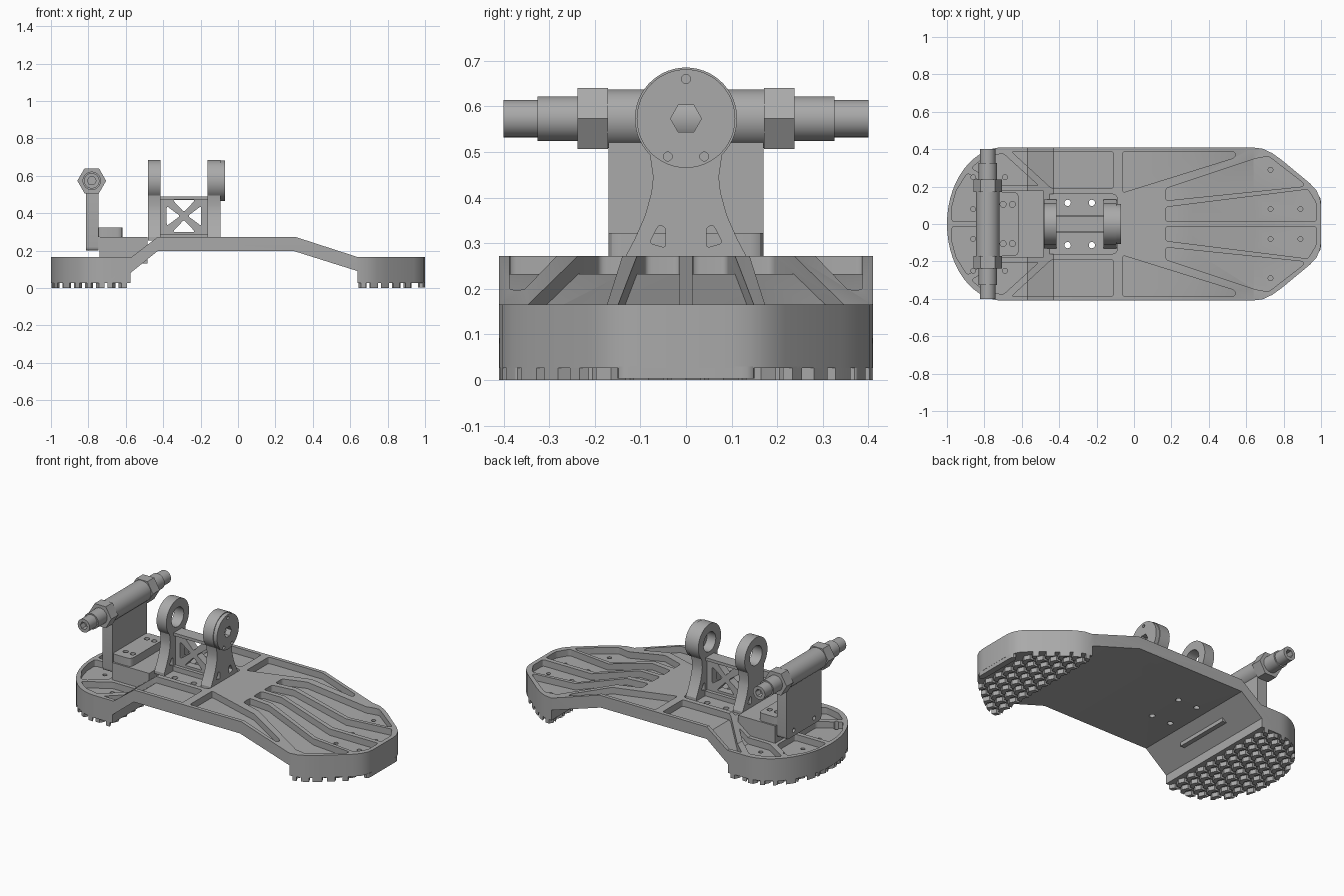
import bpy, bmesh, math
from mathutils import Vector

if "Cube" in bpy.data.objects:
    bpy.data.objects.remove(bpy.data.objects["Cube"])

metal = bpy.data.materials.new("grey metal")
metal.diffuse_color = (0.40, 0.40, 0.40, 1)
metal.use_nodes = True
metal.node_tree.nodes["Principled BSDF"].inputs["Base Color"].default_value = metal.diffuse_color
ORDER = {'x': lambda u, v, w: (w, u, v), 'y': lambda u, v, w: (u, w, v), 'z': lambda u, v, w: (u, v, w)}


def prisms(name, polys, axis, a, b):
    """Extrude one or more 2D outlines along an axis as one object."""
    bm = bmesh.new()
    for pts in polys:
        lo = [bm.verts.new(ORDER[axis](u, v, a)) for u, v in pts]
        hi = [bm.verts.new(ORDER[axis](u, v, b)) for u, v in pts]
        bm.faces.new(lo)
        bm.faces.new(hi[::-1])
        n = len(pts)
        for i in range(n):
            j = (i + 1) % n
            bm.faces.new((lo[j], lo[i], hi[i], hi[j]))
    bmesh.ops.recalc_face_normals(bm, faces=bm.faces)
    me = bpy.data.meshes.new(name)
    bm.to_mesh(me)
    bm.free()
    me.materials.append(metal)
    ob = bpy.data.objects.new(name, me)
    bpy.context.collection.objects.link(ob)
    return ob


def boolean(ob, cutter, op='DIFFERENCE', keep=False):
    m = ob.modifiers.new("cut", 'BOOLEAN')
    m.operation, m.solver, m.object = op, 'EXACT', cutter
    bpy.context.view_layer.objects.active = ob
    bpy.ops.object.modifier_apply(modifier=m.name)
    if not keep:
        bpy.data.objects.remove(cutter)


def circle(u, v, r, n=16, start=0.0):
    return [(u + r * math.cos(start + 2 * math.pi * i / n),
             v + r * math.sin(start + 2 * math.pi * i / n)) for i in range(n)]


def rounded(pts, r=0.015, seg=4):
    out, n = [], len(pts)
    for i in range(n):
        p, q, s = (Vector(pts[(i + k) % n]) for k in (0, -1, 1))
        a = p + (q - p).normalized() * min(r, 0.45 * (q - p).length)
        b = p + (s - p).normalized() * min(r, 0.45 * (s - p).length)
        for k in range(seg + 1):
            t = k / seg
            out.append(tuple(a * (1 - t) ** 2 + p * 2 * t * (1 - t) + b * t * t))
    return out


def rect(u0, u1, v0, v1):
    return [(u0, v0), (u1, v0), (u1, v1), (u0, v1)]


def mirror(polys):
    return polys + [[(x, -y) for x, y in p] for p in polys]


# Plan outline: oval heel, straight sides, tapered toe
def plan():
    heel = [(-0.70 + 0.30 * math.cos(t), 0.41 * math.sin(t))
            for t in [math.pi / 2 + math.pi * i / 28 for i in range(29)]]
    half = [(0.63, -0.41), (0.69, -0.402), (0.74, -0.378), (0.79, -0.342), (0.94, -0.218),
            (0.975, -0.18), (0.994, -0.14), (1.0, -0.10)]
    return heel + half + [(x, -y) for x, y in half[::-1]]


# Sole plate: arched side profile trimmed by the plan outline
TOP = [(-1.1, 0.165), (-0.57, 0.165), (-0.43, 0.272), (0.31, 0.272), (0.64, 0.165), (1.1, 0.165)]
LUG = 0.026
under = [(1.1, LUG), (0.64, LUG), (0.64, 0.09), (0.30, 0.197), (-0.43, 0.197), (-0.575, 0.08),
         (-0.575, LUG), (-1.1, LUG)]
sole = prisms("sole_plate", [plan()], 'z', -0.1, 0.5)
boolean(sole, prisms("profile", [TOP + under], 'y', -0.6, 0.6), 'INTERSECT')

# Weight-saving pockets that follow the top surface
pockets = mirror([rounded(p) for p in [
    [(-0.655, 0.387), (-0.11, 0.387), (-0.11, 0.19), (-0.44, 0.19)],
    [(-0.06, 0.387), (0.54, 0.387), (0.54, 0.355), (-0.06, 0.168)],
    [(0.17, 0.125), (0.17, 0.19), (0.65, 0.35), (0.72, 0.362), (0.91, 0.215), (0.90, 0.20)],
    [(0.17, 0.014), (0.17, 0.09), (0.93, 0.185), (0.975, 0.11), (0.975, 0.014)],
    [(-0.70, 0.378), (-0.51, 0.205), (-0.72, 0.205), (-0.87, 0.30), (-0.80, 0.355)],
    [(-0.76, 0.19), (-0.89, 0.272), (-0.95, 0.18), (-0.974, 0.09), (-0.974, 0.014), (-0.76, 0.014)],
]])
cut = prisms("pockets", pockets, 'z', 0.0, 0.6)
floor = [(x, z - 0.04) for x, z in TOP] + [(1.1, 0.5), (-1.1, 0.5)]
boolean(cut, prisms("floor", [floor], 'y', -0.6, 0.6), 'INTERSECT')
boolean(sole, cut)

# Recess under the pivot bracket, and drilled holes
boolean(sole, prisms("recess", [rounded(rect(-0.485, -0.09, -0.16, 0.16), 0.03)], 'z', 0.255, 0.4))
holes = mirror([circle(x, y, 0.013, 12) for x, y in
                [(0.73, 0.29), (0.73, 0.08), (0.89, 0.08), (-0.86, 0.25), (-0.86, 0.08), (-0.69, 0.25)]])
boolean(sole, prisms("drill", holes, 'z', 0.07, 0.4))
boolean(sole, prisms("bolt_drill", mirror([circle(x, 0.113, 0.017) for x in (-0.355, -0.225)]), 'z', 0.1, 0.5))

# Raised heel block
prisms("heel_block", [rect(-0.74, -0.485, -0.18, 0.18)], 'z', 0.13, 0.272)


# Chevron tread lugs under heel and toe
def lugs(x0, x1):
    polys, px, py = [], 0.06, 0.082
    for i in range(round((x1 - x0) / px)):
        for j in range(-5, 6):
            x, y = x0 + i * px + 0.002, j * py + (0.5 * py if i % 2 else 0)
            h, d, w = py / 2 - 0.008, 0.016, 0.028
            polys.append([(x, y - h), (x + d, y), (x, y + h), (x + w, y + h), (x + w + d, y), (x + w, y - h)])
    return polys


for name, x0, x1 in (("heel_tread", -1.0, -0.58), ("toe_tread", 0.642, 0.95)):
    tread = prisms(name, lugs(x0, x1), 'z', 0.0, LUG + 0.004)
    boolean(tread, prisms("trim", [plan()], 'z', -0.1, 0.1), 'INTERSECT')
prisms("toe_bumper", [rounded(rect(0.962, 0.999, -0.15, 0.15), 0.03)], 'z', 0.003, LUG + 0.004)

# Pivot bracket: two flared cheeks with round heads
ZC, R = 0.573, 0.112
side = [(0.132, 0.254), (0.132, 0.272), (0.112, 0.31), (0.09, 0.36), (0.076, 0.41), (0.072, 0.445)]
head = [(R * math.cos(t), ZC + R * math.sin(t))
        for t in [math.radians(-45 + 270 * i / 40) for i in range(41)]]
cheek = side + head + [(-y, z) for y, z in side[::-1]]
tri = rounded([(0.045, 0.29), (0.08, 0.30), (0.06, 0.34), (0.045, 0.335)], 0.008)
for name, a, b in (("rear_cheek", -0.482, -0.415), ("front_cheek", -0.163, -0.093)):
    ob = prisms(name, [cheek], 'x', a, b)
    boolean(ob, prisms("bore", [circle(0, ZC, 0.06, 32)] + mirror_y if (mirror_y := [
        tri, [(-y, z) for y, z in tri]]) else [], 'x', -0.6, 0))
cap = prisms("bearing_cap", [circle(0, ZC, 0.108, 48)], 'x', -0.103, -0.069)
boolean(cap, prisms("cap_holes", [circle(0, ZC, 0.034, 6), circle(0, 0.66, 0.01, 12),
                                  circle(0.04, 0.49, 0.01, 12), circle(-0.04, 0.49, 0.01, 12)], 'x', -0.2, 0))

# Cross-braced web between the cheeks
web = prisms("bracket_web", [rect(-0.417, -0.161, 0.25, 0.487)], 'y', -0.024, 0.024)
cx, cz, hw, hh, g = -0.289, 0.385, 0.092, 0.085, 0.016
wins = []
for s in (1, -1):
    wins.append(rounded([(cx - hw + 2 * g, cz + s * hh), (cx + hw - 2 * g, cz + s * hh), (cx, cz + s * g * 1.3)], 0.012))
    wins.append(rounded([(cx + s * hw, cz - hh + 2 * g), (cx + s * hw, cz + hh - 2 * g), (cx + s * g * 1.3, cz)], 0.012))
boolean(web, prisms("windows", wins, 'y', -0.1, 0.1))
prisms("web_top_flange", [rounded(rect(-0.417, -0.161, -0.04, 0.04), 0.004)], 'z', 0.472, 0.49)
prisms("web_foot", [rect(-0.417, -0.161, -0.045, 0.045)], 'z', 0.25, 0.285)

# Heel bracket: upright plate with a bolted foot
upright = prisms("upright_plate", [rounded(rect(-0.17, 0.17, 0.2, 0.57), 0.02)], 'x', -0.812, -0.745)
boolean(upright, prisms("plate_holes", [circle(s * 0.1, 0.235, 0.013, 12) for s in (-1, 1)], 'x', -0.9, -0.78))
foot = prisms("bracket_foot", [rounded([(-0.75, -0.17), (-0.617, -0.17), (-0.617, 0.17), (-0.75, 0.17)], 0.03)],
              'z', 0.272, 0.322)
boolean(foot, prisms("foot_holes", mirror([circle(x, 0.105, 0.016) for x in (-0.70, -0.65)]), 'z', 0.29, 0.4))

# Cross axle: barrel, hex nuts and stepped ends
XA = -0.782
prisms("axle_barrel", [circle(XA, ZC, 0.064, 40)], 'y', -0.172, 0.172)
for s, tag in ((-1, "left"), (1, "right")):
    prisms("hex_nut_" + tag, [circle(XA, ZC, 0.077, 6)], 'y', s * 0.171, s * 0.238)
    prisms("axle_step_" + tag, [circle(XA, ZC, 0.049, 32)], 'y', s * 0.235, s * 0.326)
    end = prisms("axle_end_" + tag, [circle(XA, ZC, 0.041, 32)], 'y', s * 0.32, s * 0.4)
    boolean(end, prisms("socket", [circle(XA, ZC, 0.024, 6)], 'y', s * 0.36, s * 0.45))

# Shade curved walls smooth, keep edges crisp
bpy.ops.object.select_all(action='SELECT')
bpy.ops.object.shade_smooth_by_angle(angle=math.radians(25))
